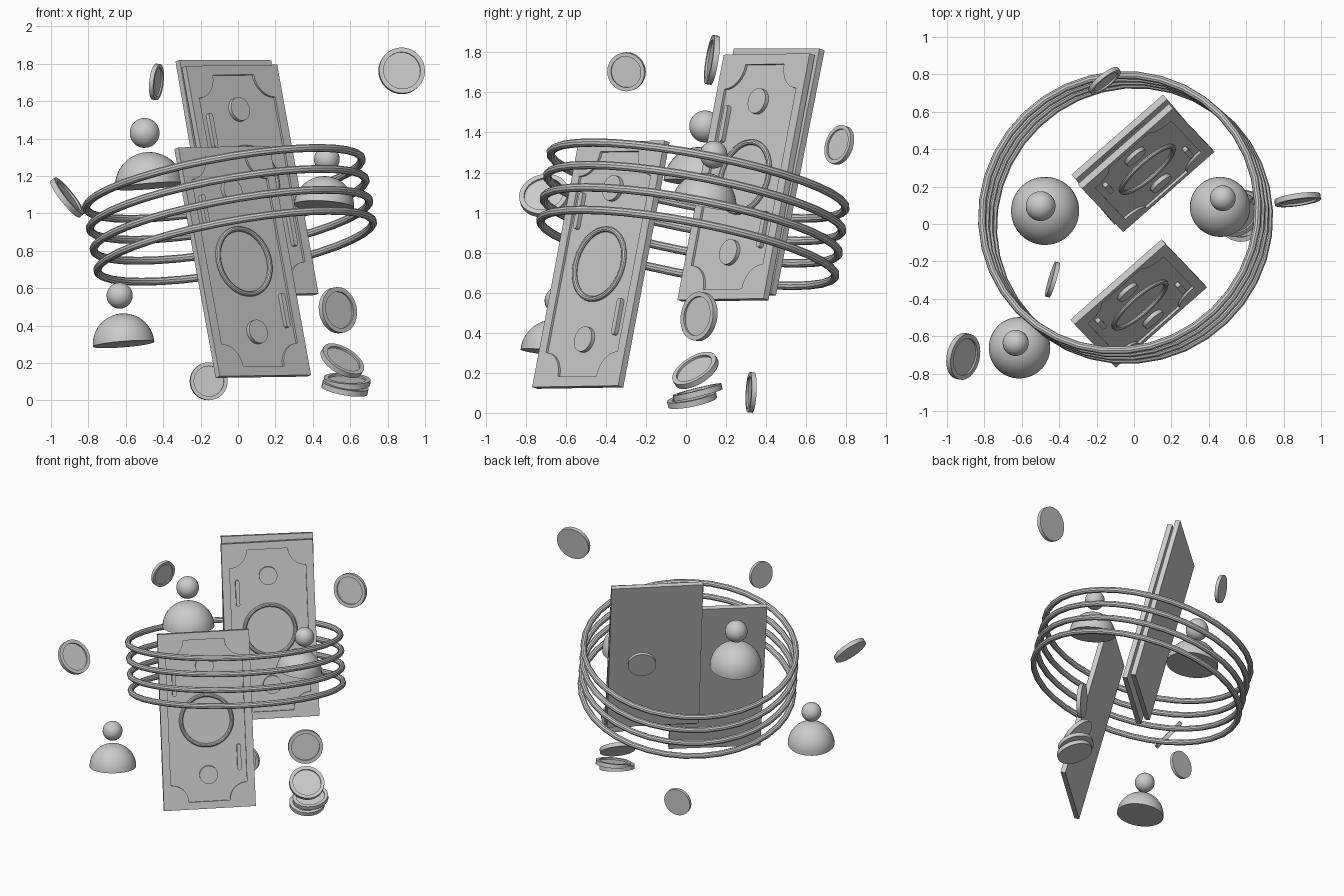
import bpy, bmesh, math
from mathutils import Matrix, Vector

if "Cube" in bpy.data.objects:
    bpy.data.objects.remove(bpy.data.objects["Cube"])


def finish(name, bm, matrix, smooth=True):
    bmesh.ops.remove_doubles(bm, verts=bm.verts, dist=1e-5)
    bmesh.ops.recalc_face_normals(bm, faces=bm.faces)
    me = bpy.data.meshes.new(name)
    bm.to_mesh(me)
    bm.free()
    ob = bpy.data.objects.new(name, me)
    bpy.context.collection.objects.link(ob)
    ob.matrix_world = matrix
    if smooth:
        bpy.context.view_layer.objects.active = ob
        bpy.ops.object.select_all(action='DESELECT')
        ob.select_set(True)
        bpy.ops.object.shade_smooth_by_angle(angle=math.radians(35))
    return ob


def lathe(name, profile, matrix, steps=32, closed=False):
    """Revolve an (r, z) profile around local z."""
    bm = bmesh.new()
    vs = [bm.verts.new((r, 0, z)) for r, z in profile]
    es = [bm.edges.new(p) for p in zip(vs, vs[1:])]
    if closed:
        es.append(bm.edges.new((vs[-1], vs[0])))
    bmesh.ops.spin(bm, geom=vs + es, cent=(0, 0, 0), axis=(0, 0, 1),
                   angle=2 * math.pi, steps=steps)
    return finish(name, bm, matrix)


def along(center, normal):
    """Matrix placing local z along the normal."""
    q = Vector(normal).normalized().to_track_quat('Z', 'Y')
    return Matrix.Translation(center) @ q.to_matrix().to_4x4()


def arc(cx, cz, r, a0, a1, n):
    return [(cx + r * math.cos(math.radians(a0 + (a1 - a0) * i / n)),
             cz + r * math.sin(math.radians(a0 + (a1 - a0) * i / n)))
            for i in range(n + 1)]


def ring(name, R, r, matrix, steps, sides):
    return lathe(name, arc(R, 0, r, 0, 360 - 360 / sides, sides - 1),
                 matrix, steps, closed=True)


# Banknote: plate with a recessed panel whose corners are scooped
W, L, T, DEPTH = 0.65, 1.265, 0.035, 0.013
UP = Vector((-0.175, 0.183, 0.968)).normalized()
SIDE = Vector((0.75, 0.66, 0.01))
SIDE = (SIDE - UP * SIDE.dot(UP)).normalized()
FACE = SIDE.cross(UP)


def banknote(name, center, roll=0):
    m = Matrix((SIDE, UP, FACE)).transposed().to_4x4()
    m = Matrix.Translation(center) @ m @ Matrix.Rotation(math.radians(roll), 4, 'Z')
    bm = bmesh.new()
    top, low = T / 2, T / 2 - DEPTH
    outer2d = [(-W/2, -L/2), (W/2, -L/2), (W/2, L/2), (-W/2, L/2)]
    px, py, pr = 0.27, 0.58, 0.125
    panel2d = (arc(px, py, pr, 270, 180, 8) + arc(-px, py, pr, 360, 270, 8)
               + arc(-px, -py, pr, 90, 0, 8) + arc(px, -py, pr, 180, 90, 8))

    def loop(pts, z):
        return [bm.verts.new((x, y, z)) for x, y in pts]

    def walls(a, b):
        for i in range(len(a)):
            j = (i + 1) % len(a)
            bm.faces.new((a[i], a[j], b[j], b[i]))

    back, front = loop(outer2d, -T / 2), loop(outer2d, top)
    lip, floor = loop(panel2d, top), loop(panel2d, low)
    bm.faces.new(back)
    bm.faces.new(floor)
    walls(back, front)
    walls(lip, floor)
    rim = [bm.edges.get((l[i], l[i - 1])) for l in (front, lip) for i in range(len(l))]
    bmesh.ops.triangle_fill(bm, edges=rim, use_beauty=True)
    finish(name, bm, m, smooth=False)

    # raised decoration: centre ring, two discs, two rounded bars
    ring(name + "_ring", 0.18, 0.014, m @ Matrix.Translation((0, 0, low + 0.006)), 40, 10)
    for i, s in enumerate((1, -1)):
        lathe(f"{name}_disc_{i}", [(0, -0.005), (0.065, -0.005), (0.065, 0.022), (0, 0.022)],
              m @ Matrix.Translation((0, s * 0.39, low)), 24)
        bm = bmesh.new()
        bar = arc(0, 0.08, 0.014, 0, 180, 8) + arc(0, -0.08, 0.014, 180, 360, 8)
        a, b = loop(bar, -0.005), loop(bar, 0.024)
        bm.faces.new(a)
        bm.faces.new(b)
        walls(a, b)
        finish(f"{name}_bar_{i}", bm, m @ Matrix.Translation((-s * 0.22, s * 0.275, low)))


front_back = Vector((0.065, 0.30, 1.175))
banknote("front_note", Vector((0.025, -0.425, 0.74)))
banknote("rear_note", front_back)
banknote("rear_note_behind", front_back - FACE * 0.05 + UP * 0.042, roll=-0.8)

# Four stacked tilted hoops around the notes
for i in range(4):
    c = Vector((-0.075, 0.06, 1.16)) + i * Vector((0.02, -0.017, -0.112))
    ring(f"hoop_{i}", 0.75, 0.021, along(c, UP), 36, 10)


# Person tokens: closed half dome with a ball head
def person(name, base, r, tilt, head_r, head_h):
    m = along(base, (tilt[0], tilt[1], 1))
    lathe(name + "_body", [(0, 0)] + arc(0, 0, r, 0, 90, 10), m, 36)
    lathe(name + "_head", arc(0, 0, head_r, -90, 90, 14),
          m @ Matrix.Translation((0, 0, head_h)), 28)


person("person_left", (-0.475, 0.07, 1.145), 0.183, (-0.085, 0.09), 0.08, 0.287)
person("person_right", (0.46, 0.09, 1.037), 0.162, (0.06, 0.19), 0.069, 0.257)
person("person_low", (-0.612, -0.662, 0.30), 0.165, (-0.08, 0.1), 0.07, 0.262)

# Coins: flat back, recessed front with a rim
coins = [
    ((0.875, 0.13, 1.762), (0.14, -0.98, 0.16), 0.124),
    ((-0.436, -0.297, 1.703), (0.95, -0.28, -0.1), 0.097),
    ((-0.913, -0.708, 1.085), (0.77, -0.18, 0.61), 0.125),
    ((-0.157, 0.325, 0.102), (0.15, -0.98, 0.05), 0.101),
    ((-0.157, 0.765, 1.338), (0.6, -0.75, 0.27), 0.1),
    ((0.534, 0.065, 0.482), (0.65, -0.74, 0.13), 0.123),
    ((0.558, 0.047, 0.212), (0.46, -0.47, 0.75), 0.124),
    ((0.583, 0.058, 0.103), (0.06, -0.24, 0.96), 0.125),
    ((0.572, 0.03, 0.067), (0.17, -0.2, 0.96), 0.125),
]
for i, (c, n, r) in enumerate(coins):
    t = r * 0.12
    lathe(f"coin_{i}", [(0, -t), (r, -t), (r, t), (0.8 * r, t), (0.8 * r, 0.25 * t), (0, 0.25 * t)],
          along(c, n), 32)
